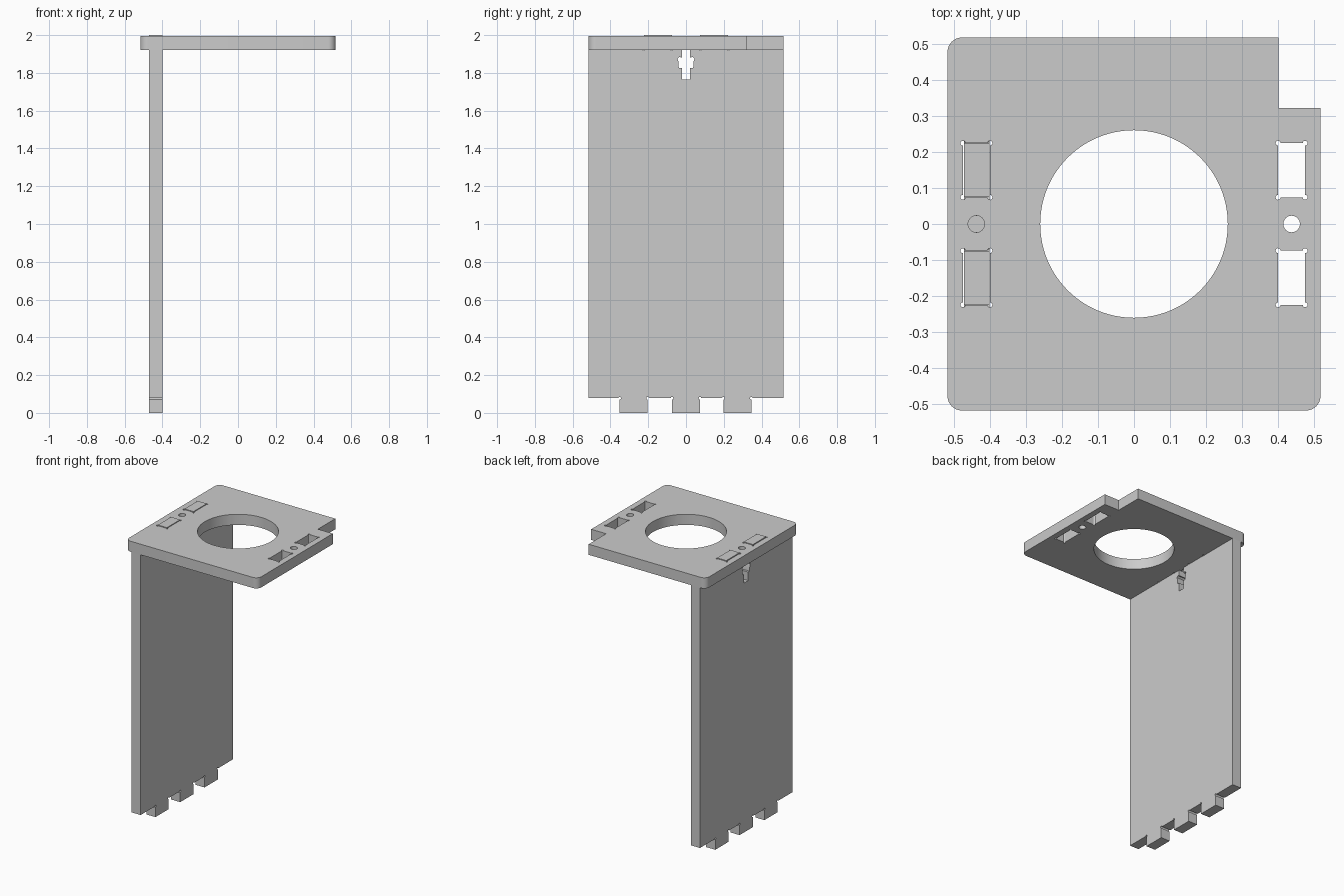
import bpy, bmesh, math
from mathutils import Matrix

if "Cube" in bpy.data.objects:
    bpy.data.objects.remove(bpy.data.objects["Cube"], do_unlink=True)

grey = bpy.data.materials.new("plain grey")
grey.use_nodes = True
colour = (0.6, 0.6, 0.6, 1)
grey.diffuse_color = colour
grey.node_tree.nodes["Principled BSDF"].inputs["Base Color"].default_value = colour

RELIEF = 0.007   # radius of the overcut at inner corners


def arc(cx, cy, r, start, end, steps=8):
    angles = [math.radians(start + (end - start) * i / steps) for i in range(steps + 1)]
    return [(cx + r * math.cos(a), cy + r * math.sin(a)) for a in angles]


def circle(cx, cy, r, steps):
    return arc(cx, cy, r, 0, 360, steps)[:-1]


def slot(cx, cy, w, h):
    """Rectangular hole with round overcut corners."""
    pts = []
    for i, (sx, sy) in enumerate([(1, 1), (-1, 1), (-1, -1), (1, -1)]):
        pts += arc(cx + sx * w / 2, cy + sy * h / 2, RELIEF, 90 * i - 90, 90 * i + 180)
    return pts


def tab(y, base, depth, width=0.148):
    """Downward tab with overcuts where it meets the edge."""
    l, r = y - width / 2, y + width / 2
    return (arc(l, base, RELIEF, 180, -90) + [(l, base - depth), (r, base - depth)]
            + arc(r, base, RELIEF, 270, 0))


def sheet(name, loops, thickness, matrix):
    """Flat sheet cut from an outline and its holes."""
    curve = bpy.data.curves.new(name, "CURVE")
    curve.dimensions = "2D"
    curve.fill_mode = "BOTH"
    curve.extrude = thickness / 2
    for loop in loops:
        spline = curve.splines.new("POLY")
        spline.points.add(len(loop) - 1)
        for p, (x, y) in zip(spline.points, loop):
            p.co = (x, y, 0, 1)
        spline.use_cyclic_u = True
    ob = bpy.data.objects.new(name, curve)
    bpy.context.collection.objects.link(ob)
    bpy.ops.object.select_all(action="DESELECT")
    ob.select_set(True)
    bpy.context.view_layer.objects.active = ob
    bpy.ops.object.convert(target="MESH")
    ob = bpy.context.object
    ob.data.transform(matrix)
    bm = bmesh.new()
    bm.from_mesh(ob.data)
    bmesh.ops.remove_doubles(bm, verts=bm.verts, dist=0.0001)
    bmesh.ops.recalc_face_normals(bm, faces=bm.faces)
    bm.to_mesh(ob.data)
    bm.free()
    ob.data.materials.clear()
    ob.data.materials.append(grey)
    bpy.ops.object.shade_smooth_by_angle(angle=math.radians(30))
    return ob


# Top plate: three rounded corners, one square notch, centre opening, slots
H, R = 0.517, 0.04
outline = (arc(-H + R, -H + R, R, 180, 270) + arc(H - R, -H + R, R, 270, 360)
           + [(H, 0.322), (0.4, 0.322), (0.4, H)] + arc(-H + R, H - R, R, 90, 180))
holes = [circle(0, 0, 0.26, 96)]
for x in (-0.437, 0.437):
    holes.append(circle(x, 0, 0.023, 32))
    holes += [slot(x, y, 0.075, 0.15) for y in (-0.149, 0.149)]
sheet("top_plate", [outline] + holes, 0.075, Matrix.Translation((0, 0, 1.9575)))

# Upright panel: three foot tabs, two tabs into the plate, bolt and nut cutout
TOP = 1.925
foot = [p for y in (-0.277, 0, 0.272) for p in tab(y, 0.078, 0.078)]
head = [[(-y, -z) for y, z in tab(c, -TOP, 0.075)] for c in (-0.149, 0.149)]
half_cut = [(0.022, TOP), (0.022, 1.88), (0.036, 1.885), (0.045, 1.875), (0.04, 1.86),
            (0.038, 1.825), (0.022, 1.825), (0.022, 1.765)]
bolt_cut = half_cut + [(-y, z) for y, z in reversed(half_cut)]
panel = ([(-H, 0.078)] + foot + [(H, 0.078), (H, TOP)]
         + head[0] + bolt_cut + head[1] + [(-H, TOP)])
# Sheet axes map to y and z, thickness to x
stand = Matrix(((0, 0, 1, -0.436), (1, 0, 0, 0), (0, 1, 0, 0), (0, 0, 0, 1)))
sheet("upright_panel", [panel], 0.071, stand)
